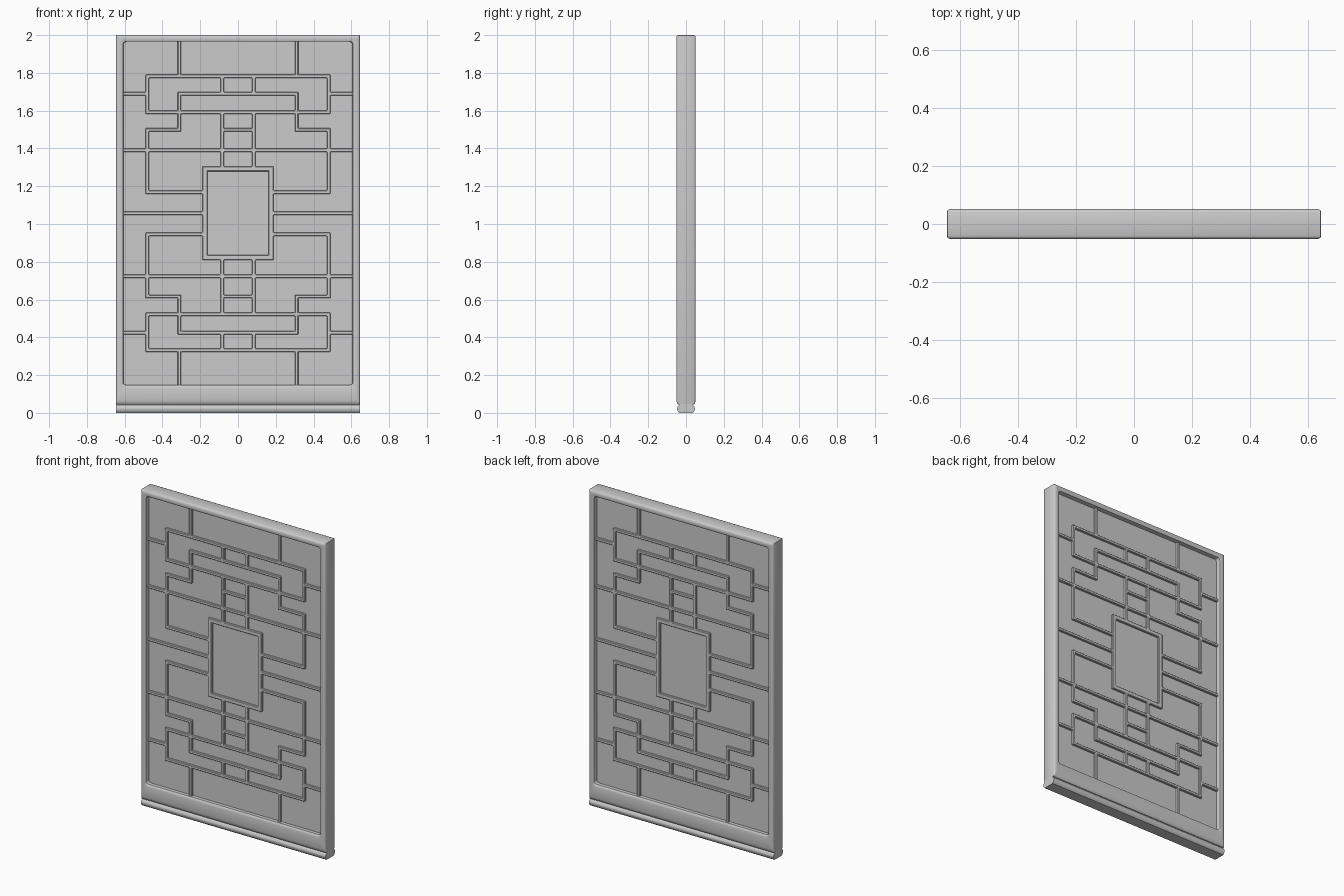
import bpy, bmesh, math

if "Cube" in bpy.data.objects:
    bpy.data.objects.remove(bpy.data.objects["Cube"])

ZC = 1.057          # mirror line of the lattice
W = 0.645           # half width of the panel


def finish(name, bm, smooth=True):
    bmesh.ops.recalc_face_normals(bm, faces=bm.faces)
    me = bpy.data.meshes.new(name)
    bm.to_mesh(me)
    bm.free()
    ob = bpy.data.objects.new(name, me)
    bpy.context.collection.objects.link(ob)
    if smooth:
        bpy.ops.object.select_all(action='DESELECT')
        ob.select_set(True)
        bpy.context.view_layer.objects.active = ob
        bpy.ops.object.shade_smooth_by_angle(angle=math.radians(35))
    return ob


def rounded_rect(hx, z0, z1, r, seg=4):
    pts = []
    corners = [(hx - r, z1 - r, 0), (-hx + r, z1 - r, 90),
               (-hx + r, z0 + r, 180), (hx - r, z0 + r, 270)]
    for cx, cz, a0 in corners:
        for i in range(seg + 1):
            a = math.radians(a0 + 90 * i / seg)
            pts.append((cx + r * math.cos(a), cz + r * math.sin(a)))
    return pts


# Frame: a softened cross-section swept round from outer edge to opening
outer = (W, 0.045, 2.0, 0.003)
inner = (0.607, 0.148, 1.965, 0.016)
half = [(0, -.041), (.06, -.047), (.2, -.051), (.85, -.051), (.96, -.048), (1, -.043)]
section = half + [(t, -y) for t, y in reversed(half)]
bm = bmesh.new()
rings = []
for t, y in section:
    dims = [a + (b - a) * t for a, b in zip(outer, inner)]
    rings.append([bm.verts.new((x, y, z)) for x, z in rounded_rect(*dims)])
for k, ring in enumerate(rings):
    nxt = rings[(k + 1) % len(rings)]
    n = len(ring)
    for i in range(n):
        j = (i + 1) % n
        bm.faces.new((ring[i], ring[j], nxt[j], nxt[i]))
finish("frame", bm)

# Base moulding: neck and rounded bead along the bottom
side = [(.036, .065), (.036, .042), (.042, .036), (.047, .028),
        (.047, .018), (.043, .008), (.036, 0)]
profile = side + [(-y, z) for y, z in reversed(side)]
bm = bmesh.new()
face = bm.faces.new([bm.verts.new((-W, y, z)) for y, z in profile])
ext = bmesh.ops.extrude_face_region(bm, geom=[face])
bmesh.ops.translate(bm, vec=(2 * W, 0, 0),
                    verts=[v for v in ext['geom'] if isinstance(v, bmesh.types.BMVert)])
finish("base_moulding", bm)

# Recessed backing panel
bm = bmesh.new()
bmesh.ops.create_cube(bm, size=1)
for v in bm.verts:
    v.co = (v.co.x * 1.23, v.co.y * 0.04, ZC + v.co.z * 1.84)
finish("backing_panel", bm, smooth=False)

# Lattice layout: upper right quarter, mirrored to the other three
BAR = 0.009
rects = []


def rect(x0, x1, z0, z1):
    for s in (1, -1):
        for m in (1, -1):
            xs, zs = sorted((s * x0, s * x1)), sorted((m * (z0 - ZC), m * (z1 - ZC)))
            rects.append((xs[0], xs[1], zs[0] + ZC, zs[1] + ZC))


def hbar(z, x0, x1):
    rect(x0 - BAR, x1 + BAR, z - BAR, z + BAR)


def vbar(x, z0, z1):
    rect(x - BAR, x + BAR, z0 - BAR, z1 + BAR)


for z, x0, x1 in [(1.782, 0, .48), (1.69, .48, .6), (1.69, 0, .31), (1.592, 0, .48),
                  (1.498, .31, .48), (1.498, 0, .083), (1.39, 0, .6),
                  (1.168, .18, .48), (ZC - .006, .18, .6)]:
    if z < ZC:                                   # single centre bar
        hbar(ZC, x0, x1)
    else:
        hbar(z, x0, x1)
for x, z0, z1 in [(.31, 1.782, 1.96), (.48, 1.592, 1.782), (.31, 1.498, 1.69),
                  (.48, 1.168, 1.498), (.083, 1.69, 1.782), (.083, 1.3, 1.592)]:
    vbar(x, z0, z1)
rect(.161, .188, ZC, 1.305)                      # centre window border
rect(0, .188, 1.279, 1.305)

# Lattice mesh: fill the covered grid cells, then extrude through the panel
xs = sorted({round(v, 4) for r in rects for v in r[:2]})
zs = sorted({round(v, 4) for r in rects for v in r[2:]})
D = 0.034
bm = bmesh.new()
grid = {}


def vert(i, j):
    if (i, j) not in grid:
        grid[i, j] = bm.verts.new((xs[i], -D, zs[j]))
    return grid[i, j]


for i in range(len(xs) - 1):
    for j in range(len(zs) - 1):
        cx, cz = (xs[i] + xs[i + 1]) / 2, (zs[j] + zs[j + 1]) / 2
        if any(a < cx < b and c < cz < d for a, b, c, d in rects):
            bm.faces.new((vert(i, j), vert(i + 1, j), vert(i + 1, j + 1), vert(i, j + 1)))
ext = bmesh.ops.extrude_face_region(bm, geom=bm.faces[:], use_keep_orig=True)
bmesh.ops.translate(bm, vec=(0, 2 * D, 0),
                    verts=[v for v in ext['geom'] if isinstance(v, bmesh.types.BMVert)])
lattice = finish("lattice", bm, smooth=False)
bev = lattice.modifiers.new("soft_edges", 'BEVEL')
bev.width = 0.003
bev.segments = 1
bev.limit_method = 'ANGLE'
bev.use_clamp_overlap = False
